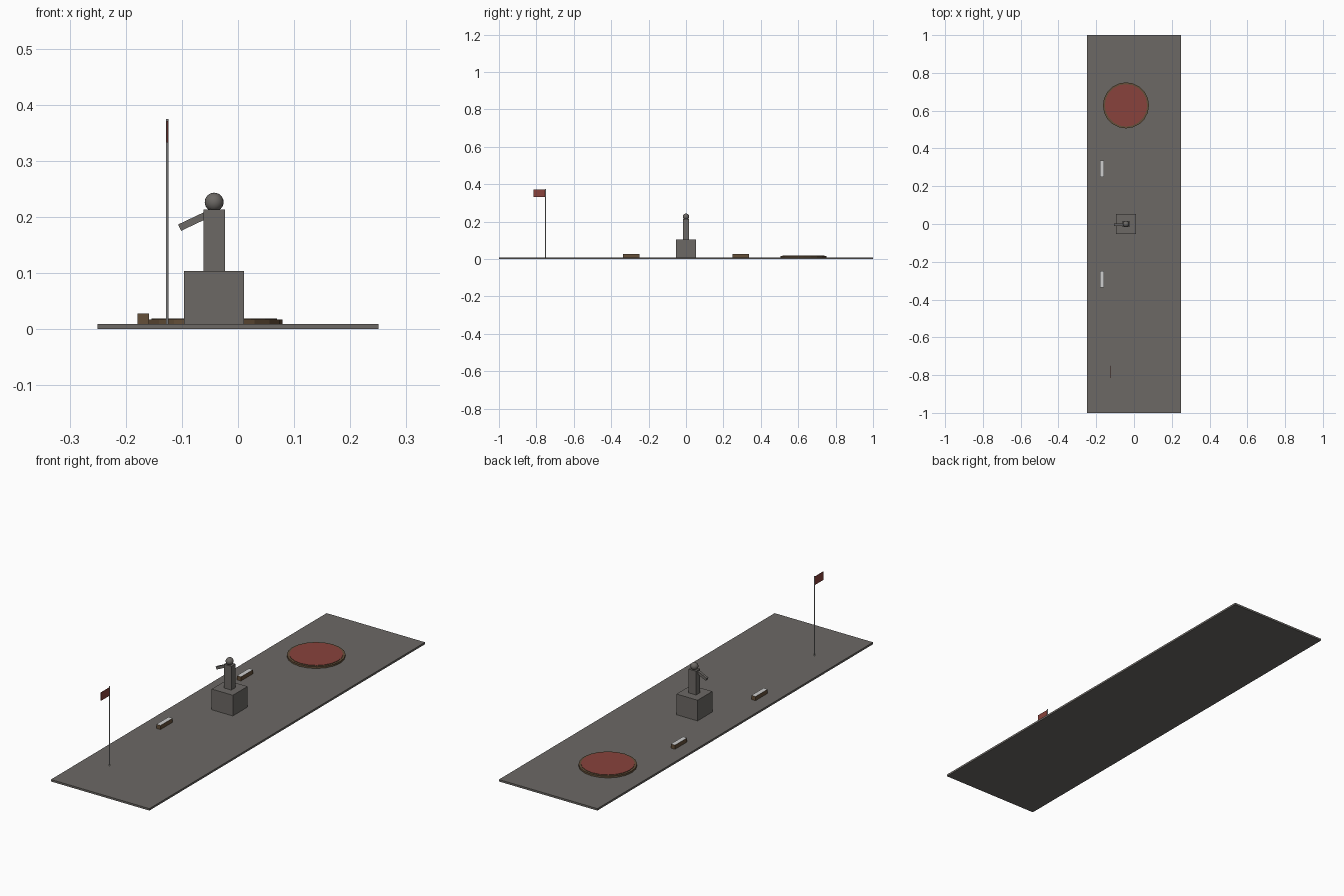
import bpy
from math import atan2, hypot
from mathutils import Vector

if "Cube" in bpy.data.objects:
    bpy.data.objects.remove(bpy.data.objects["Cube"], do_unlink=True)


def material(name, rgb):
    m = bpy.data.materials.new(name)
    m.use_nodes = True
    m.diffuse_color = (*rgb, 1)
    m.node_tree.nodes["Principled BSDF"].inputs["Base Color"].default_value = (*rgb, 1)
    return m


grey = material("stone grey", (0.15, 0.14, 0.13))
red = material("dull red", (0.25, 0.055, 0.045))
brown = material("wood brown", (0.13, 0.08, 0.042))
white = material("pale grey", (0.62, 0.62, 0.62))


def finish(name, *mats):
    ob = bpy.context.object
    ob.name = name
    for m in mats:
        ob.data.materials.append(m)
    return ob


def box(name, centre, size, *mats, tilt=0):
    bpy.ops.mesh.primitive_cube_add(size=1, location=centre, rotation=(0, tilt, 0))
    bpy.context.object.scale = size
    return finish(name, *mats)


def disc(name, centre, radius, height, sides, mat):
    bpy.ops.mesh.primitive_cylinder_add(vertices=sides, radius=radius, depth=height,
                                        location=centre)
    return finish(name, mat)


def top_faces(ob, slot):
    for f in ob.data.polygons:
        if f.normal.z > 0.9:
            f.material_index = slot


GROUND = 0.009
SX = -0.0425   # shared axis of statue and pool

# Ground slab
box("ground_slab", (0, 0, GROUND / 2), (0.5, 2, GROUND), grey)

# Statue on its pedestal
box("pedestal", (SX, 0, 0.0565), (0.107, 0.107, 0.095), grey)
box("statue_body", (SX, 0, 0.158), (0.038, 0.03, 0.11), grey)
bpy.ops.mesh.primitive_uv_sphere_add(segments=20, ring_count=12, radius=0.0168,
                                     location=(SX, 0, 0.2265))
finish("statue_head", grey)
bpy.ops.object.shade_smooth()

# Outstretched arm, from shoulder to hand
shoulder, hand = Vector((-0.046, -0.004, 0.2085)), Vector((-0.104, -0.004, 0.181))
d = hand - shoulder
box("statue_right_arm", (shoulder + hand) / 2, (hypot(d.x, d.z), 0.012, 0.0125), grey,
    tilt=-atan2(-d.z, -d.x))

# Benches either side of the statue
for name, side in (("front_bench", -1), ("back_bench", 1)):
    bench = box(name, (-0.169, side * 0.292, 0.0185), (0.021, 0.088, 0.019), brown, white)
    top_faces(bench, 1)

# Round pool: low rim with a raised red bed
disc("pool_rim", (SX, 0.628, 0.0128), 0.122, 0.0085, 20, brown)
bed = disc("pool_bed", (SX, 0.628, 0.0145), 0.112, 0.009, 20, brown)
bed.data.materials.append(red)
top_faces(bed, 1)

# Flag
disc("flag_pole", (-0.126, -0.751, 0.192), 0.002, 0.366, 10, white)
box("flag", (-0.126, -0.783, 0.352), (0.002, 0.064, 0.038), red)
